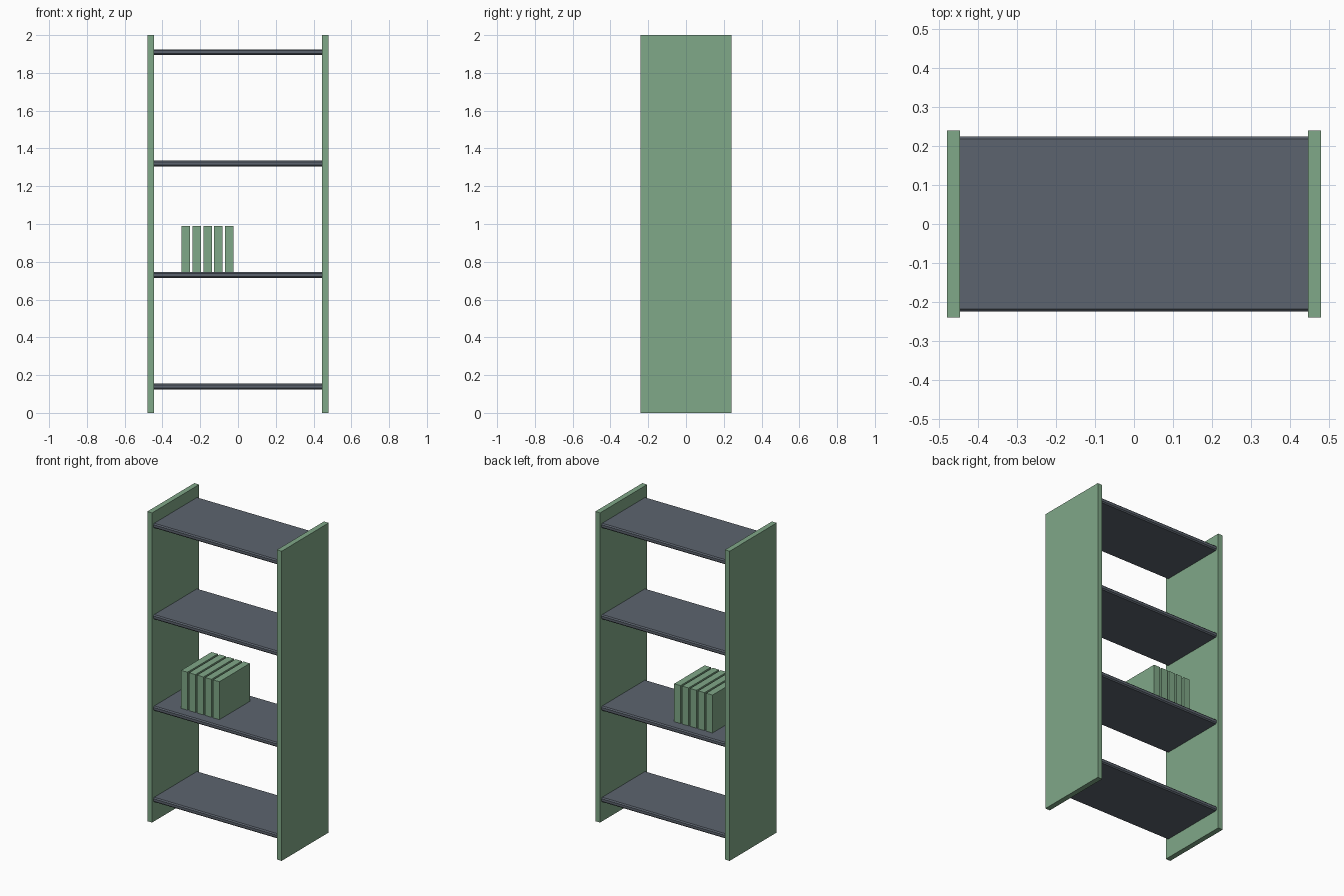
import bpy, bmesh
from mathutils import Vector

if "Cube" in bpy.data.objects:
    bpy.data.objects.remove(bpy.data.objects["Cube"])


def material(name, rgb):
    m = bpy.data.materials.new(name)
    m.diffuse_color = (*rgb, 1.0)
    m.use_nodes = True
    m.node_tree.nodes["Principled BSDF"].inputs["Base Color"].default_value = m.diffuse_color
    return m


GREEN = material("sage green", (0.216, 0.392, 0.246))
SLATE = material("slate grey", (0.107, 0.127, 0.156))


def box(name, lo, hi, mat, bevel=0.0):
    """Box between two corners; bevel chamfers only the edges along x."""
    lo, hi = Vector(lo), Vector(hi)
    bm = bmesh.new()
    bmesh.ops.create_cube(bm, size=1.0)
    bmesh.ops.scale(bm, vec=hi - lo, verts=bm.verts)
    if bevel:
        long_edges = [e for e in bm.edges
                      if abs(e.verts[0].co.x - e.verts[1].co.x) > 0.1]
        bmesh.ops.bevel(bm, geom=long_edges, offset=bevel, segments=1,
                        affect='EDGES')
    mesh = bpy.data.meshes.new(name)
    bm.to_mesh(mesh)
    bm.free()
    mesh.materials.append(mat)
    obj = bpy.data.objects.new(name, mesh)
    obj.location = (lo + hi) / 2
    bpy.context.collection.objects.link(obj)
    return obj


# Side panels
box("left_panel", (-0.48, -0.24, 0), (-0.446, 0.24, 2), GREEN)
box("right_panel", (0.446, -0.24, 0), (0.48, 0.24, 2), GREEN)

# Four evenly spaced shelves with chamfered long edges
for i in range(4):
    z = 0.125 + 0.59 * i
    box(f"shelf_{i + 1}", (-0.446, -0.225, z), (0.446, 0.225, z + 0.03),
        SLATE, bevel=0.007)

# Row of books on the second shelf
for i in range(5):
    x = -0.298 + 0.0572 * i
    box(f"book_{i + 1}", (x, -0.155, 0.745), (x + 0.045, 0.155, 0.99), GREEN)
